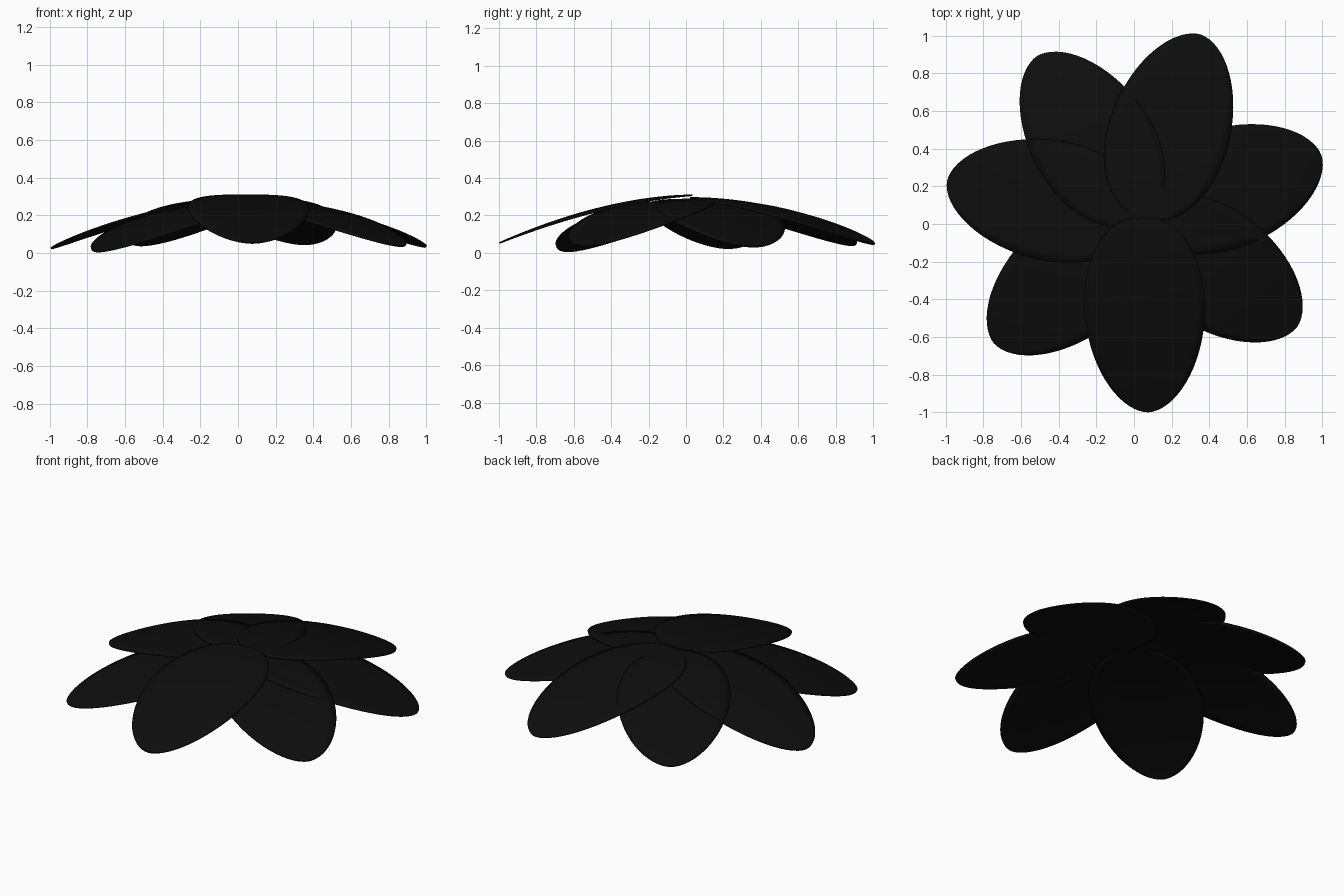
import bpy, bmesh, math

cube = bpy.data.objects.get("Cube")
if cube:
    bpy.data.objects.remove(cube, do_unlink=True)

# Single near-black material
black = bpy.data.materials.new("petal_black")
black.use_nodes = True
colour = (0.004, 0.004, 0.004, 1)
black.diffuse_color = colour
black.node_tree.nodes["Principled BSDF"].inputs["Base Color"].default_value = colour

CENTRE = (0.04, 0.035)
ROWS, COLS = 32, 12


def half_width(t):
    """Petal outline: blunt root, widest before the middle, soft pointed tip."""
    return 0.637 * t ** 0.45 * (1 - t) ** 0.55


def make_petal(name, angle, length, height):
    """Thin leaf that arches down from the centre towards its tip."""
    bm = bmesh.new()
    ca, sa = math.cos(math.radians(angle)), math.sin(math.radians(angle))
    grid = []
    for i in range(ROWS + 1):
        t = (1 - math.cos(math.pi * i / ROWS)) / 2
        w = half_width(min(max(t, 0), 1))
        row = []
        for j in range(COLS + 1):
            along = t * length
            across = w * (2 * j / COLS - 1)
            z = height - 0.24 * along ** 1.8 - 0.12 * across ** 2
            row.append(bm.verts.new((CENTRE[0] + along * ca - across * sa,
                                     CENTRE[1] + along * sa + across * ca, z)))
        grid.append(row)
    for a, b in zip(grid, grid[1:]):
        for j in range(COLS):
            bm.faces.new((a[j], b[j], b[j + 1], a[j + 1]))
    # Collapse the root and tip rows to points
    bmesh.ops.remove_doubles(bm, verts=bm.verts[:], dist=1e-5)
    bmesh.ops.recalc_face_normals(bm, faces=bm.faces[:])
    if sum(f.normal.z for f in bm.faces) < 0:
        bmesh.ops.reverse_faces(bm, faces=bm.faces[:])
    mesh = bpy.data.meshes.new(name)
    bm.to_mesh(mesh)
    bm.free()
    mesh.materials.append(black)
    petal = bpy.data.objects.new(name, mesh)
    bpy.context.collection.objects.link(petal)
    solid = petal.modifiers.new("thickness", 'SOLIDIFY')
    solid.thickness = 0.008
    solid.offset = -1
    bpy.ops.object.select_all(action='DESELECT')
    petal.select_set(True)
    bpy.context.view_layer.objects.active = petal
    bpy.ops.object.shade_smooth_by_angle(angle=math.radians(40))


# Seven overlapping petals: name, direction, length, root height
for spec in (
    ("front_petal", 272, 1.035, 0.312),
    ("front_left_petal", 325, 1.01, 0.284),
    ("left_petal", 19, 1.01, 0.28),
    ("back_left_petal", 72, 1.02, 0.298),
    ("back_right_petal", 123, 1.02, 0.292),
    ("right_petal", 169.5, 1.05, 0.29),
    ("front_right_petal", 220.5, 1.03, 0.264),
):
    make_petal(*spec)
